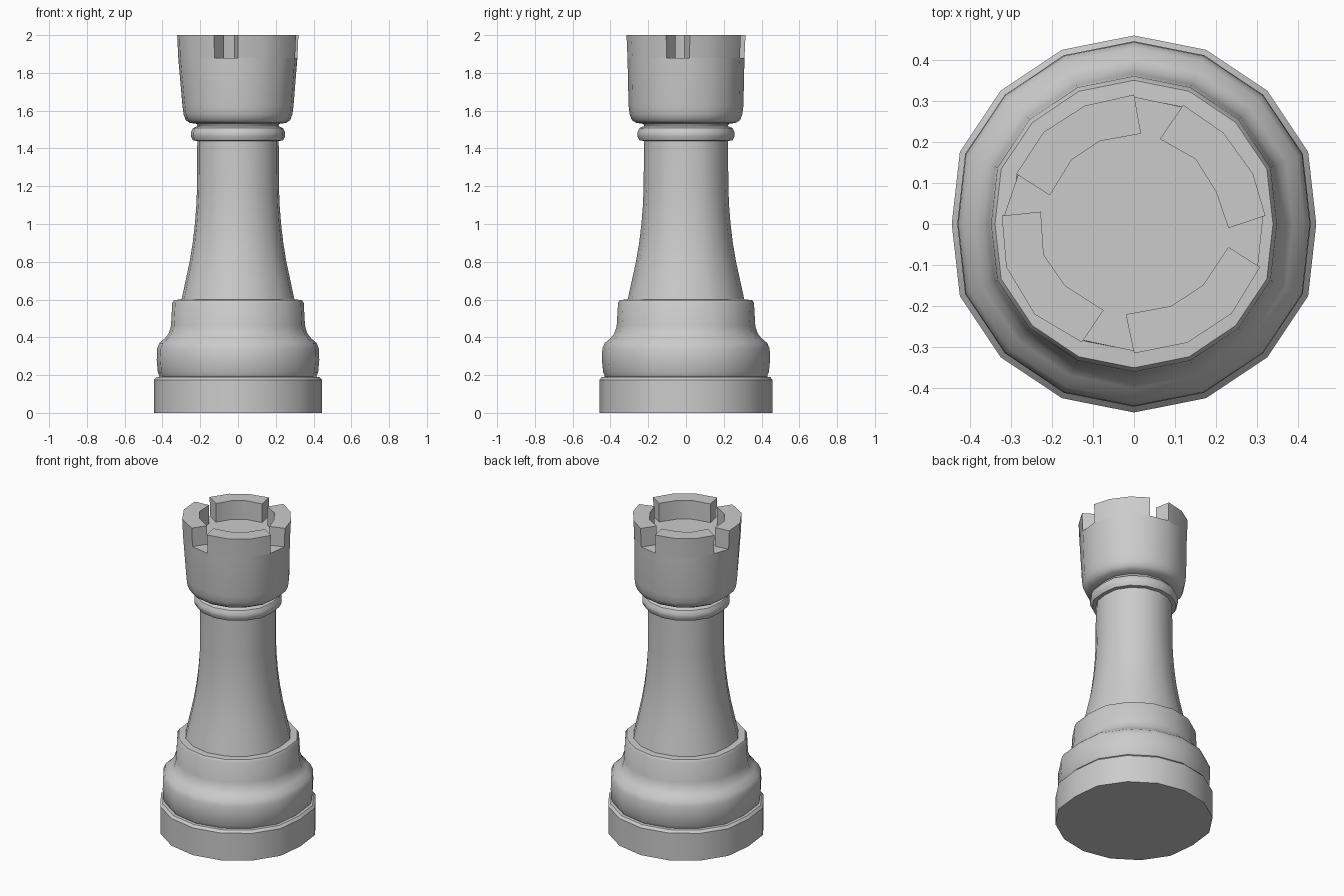
import bpy, bmesh, math

if "Cube" in bpy.data.objects:
    bpy.data.objects.remove(bpy.data.objects["Cube"])

SIDES = 16

# Crown battlement: four merlons, outer corners then inner corners, counter-clockwise
MERLONS = [
    ([(.32, .02), (.29, .122), (.218, .222), (.12, .29)],
     [(.23, -.01), (.2, .078), (.15, .158), (.063, .207)]),
    ([(0, .315), (-.12, .288), (-.22, .224), (-.287, .122)],
     [(.017, .22), (-.083, .202), (-.152, .156), (-.205, .07)]),
    ([(-.322, .02), (-.311, -.105), (-.242, -.22), (-.127, -.288)],
     [(-.227, .03), (-.22, -.075), (-.168, -.15), (-.074, -.21)]),
    ([(0, -.315), (.13, -.289), (.238, -.218), (.307, -.105)],
     [(-.02, -.22), (.09, -.2), (.168, -.149), (.23, -.056)]),
]
RIM = [p for outer, _ in MERLONS for p in outer]


def polygon(r):
    """16-sided ring, slightly flattened at the two x corners."""
    pts = []
    for i in range(SIDES):
        a = math.tau * i / SIDES
        k = .967 if i % 8 == 0 else 1
        pts.append((r * k * math.cos(a), r * math.sin(a)))
    return pts


def finish(bm, name, angle=35):
    bmesh.ops.recalc_face_normals(bm, faces=bm.faces)
    mesh = bpy.data.meshes.new(name)
    bm.to_mesh(mesh)
    bm.free()
    ob = bpy.data.objects.new(name, mesh)
    bpy.context.collection.objects.link(ob)
    bpy.ops.object.select_all(action='DESELECT')
    ob.select_set(True)
    bpy.context.view_layer.objects.active = ob
    bpy.ops.object.shade_smooth_by_angle(angle=math.radians(angle))
    return ob


def loft(name, rings, cap_bottom=False, cap_top=False):
    """Skin a stack of (outline, z) rings."""
    bm = bmesh.new()
    loops = [[bm.verts.new((x, y, z)) for x, y in pts] for pts, z in rings]
    for lo, hi in zip(loops, loops[1:]):
        n = len(lo)
        for i in range(n):
            j = (i + 1) % n
            bm.faces.new((lo[i], lo[j], hi[j], hi[i]))
    if cap_bottom:
        bm.faces.new(loops[0][::-1])
    if cap_top:
        bm.faces.new(loops[-1])
    return finish(bm, name)


def turned(profile):
    return [(polygon(r), z) for r, z in profile]


def scaled(pts, k):
    return [(x * k, y * k) for x, y in pts]


# Foot, bulge and shelf
loft("base", turned([
    (.459, 0), (.459, .175), (.445, .19), (.428, .192), (.439, .215),
    (.445, .28), (.443, .34), (.43, .37), (.4, .395), (.38, .42),
    (.367, .46), (.36, .582), (.35, .598), (.309, .6)]), cap_bottom=True)

# Flared column
loft("shaft", turned([
    (.309, .6), (.287, .7), (.265, .8), (.248, .9), (.236, 1.0),
    (.228, 1.1), (.224, 1.2), (.223, 1.44)]))

# Ring under the crown
loft("collar", turned([
    (.223, 1.44), (.246, 1.442), (.258, 1.465), (.258, 1.485),
    (.246, 1.508), (.222, 1.518), (.226, 1.53)]))

# Cup of the crown, up to the floor between the merlons
loft("crown", turned([
    (.226, 1.53), (.265, 1.536), (.286, 1.55), (.298, 1.58), (.304, 1.625)])
    + [(scaled(RIM, .983), 1.88)], cap_top=True)

# Merlons standing on the crown
for n, (outer, inner) in enumerate(MERLONS, 1):
    rings = [(scaled(outer, .983) + inner[::-1], 1.88), (outer + inner[::-1], 2.0)]
    loft(f"merlon_{n}", rings, cap_top=True)
